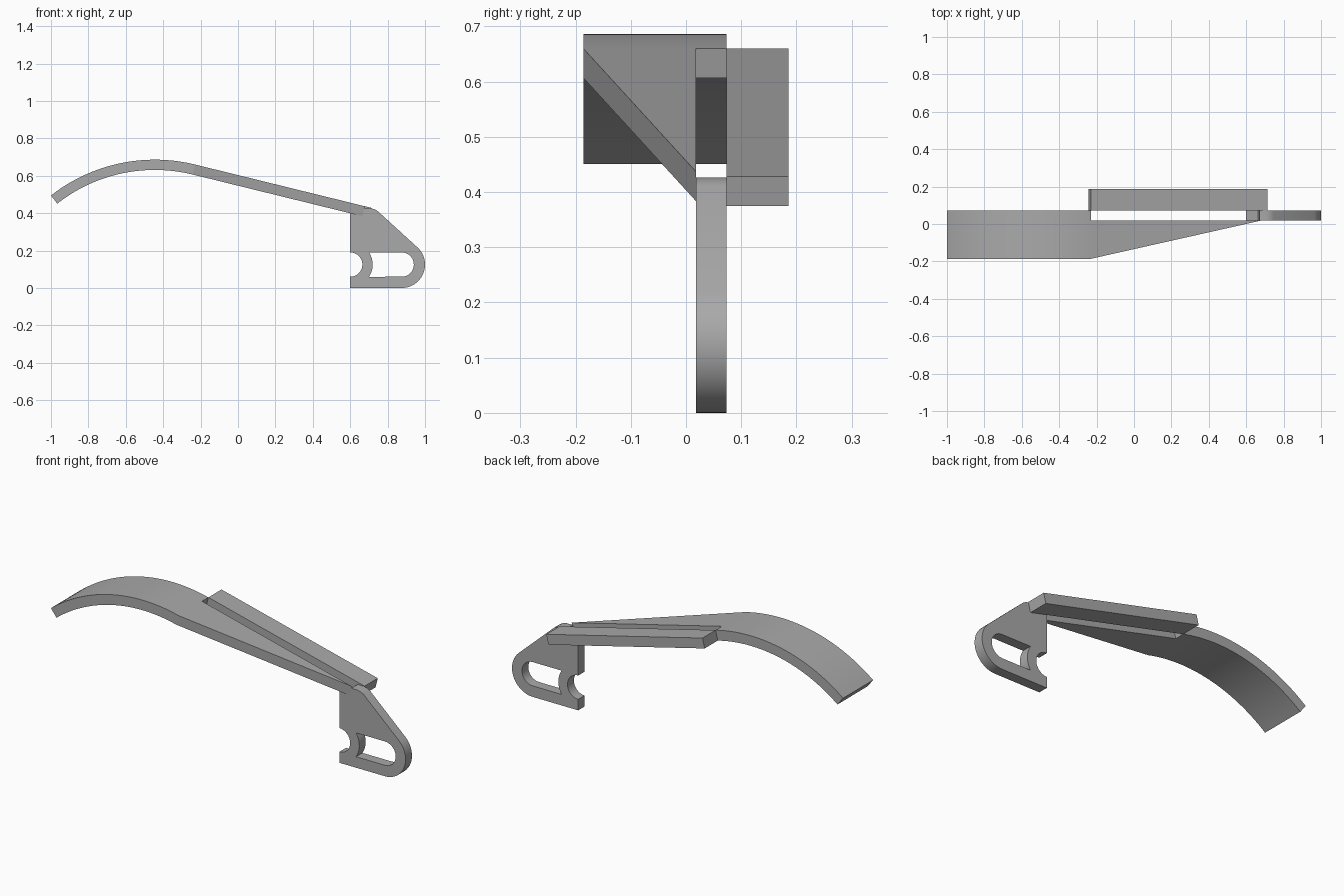
import bpy, bmesh
from math import sin, cos, atan2, pi
from mathutils import Vector

cube = bpy.data.objects.get("Cube")
if cube:
    bpy.data.objects.remove(cube)

GREY = (0.40, 0.40, 0.40, 1)
mat = bpy.data.materials.new("plain grey")
mat.use_nodes = True
mat.diffuse_color = GREY
mat.node_tree.nodes["Principled BSDF"].inputs["Base Color"].default_value = GREY

THICK = 0.055
FRONT, INNER, OUTER, BACK = -0.186, 0.018, 0.073, 0.186
START = Vector((-0.23, 0, 0.66))           # where the curved blade turns straight
ALONG = Vector((0.944, 0, -0.232)).normalized()
NORMAL = Vector((-ALONG.z, 0, ALONG.x))


def finish(name, mesh):
    obj = bpy.data.objects.new(name, mesh)
    bpy.context.collection.objects.link(obj)
    mesh.materials.clear()
    mesh.materials.append(mat)
    bpy.ops.object.select_all(action='DESELECT')
    obj.select_set(True)
    bpy.context.view_layer.objects.active = obj
    bpy.ops.object.shade_smooth_by_angle(angle=0.5)
    return obj


def arc(cx, cz, r, a0, a1, n=20):
    return [(cx + r * cos(a0 + (a1 - a0) * i / n),
             cz + r * sin(a0 + (a1 - a0) * i / n)) for i in range(n + 1)]


def side_profile(name, outlines, y0, y1):
    """Extrude x-z outlines (later ones are holes) from y0 to y1."""
    curve = bpy.data.curves.new(name, 'CURVE')
    curve.dimensions = '2D'
    curve.fill_mode = 'BOTH'
    curve.extrude = (y1 - y0) / 2
    for pts in outlines:
        spline = curve.splines.new('POLY')
        spline.points.add(len(pts) - 1)
        for p, (x, z) in zip(spline.points, pts):
            p.co = (x, z, 0, 1)
        spline.use_cyclic_u = True
    temp = bpy.data.objects.new(name + "_temp", curve)
    mesh = bpy.data.meshes.new_from_object(temp)
    bpy.data.objects.remove(temp)
    for v in mesh.vertices:
        x, z, d = v.co
        v.co = (x, (y0 + y1) / 2 - d, z)
    bm = bmesh.new()
    bm.from_mesh(mesh)
    bmesh.ops.remove_doubles(bm, verts=bm.verts, dist=1e-5)
    bmesh.ops.recalc_face_normals(bm, faces=bm.faces)
    bm.to_mesh(mesh)
    bm.free()
    return finish(name, mesh)


def sloped_slab(name, plan):
    """Thick plate lying along the slope; plan holds (distance, y)."""
    bm = bmesh.new()
    rings = [[bm.verts.new(START + ALONG * s + Vector((0, y, 0)) - NORMAL * t)
              for s, y in plan] for t in (0, THICK)]
    bm.faces.new(rings[0])
    bm.faces.new(rings[1][::-1])
    for i in range(len(plan)):
        j = (i + 1) % len(plan)
        bm.faces.new((rings[0][i], rings[1][i], rings[1][j], rings[0][j]))
    bmesh.ops.recalc_face_normals(bm, faces=bm.faces)
    mesh = bpy.data.meshes.new(name)
    bm.to_mesh(mesh)
    bm.free()
    return finish(name, mesh)


# Curved blade, tangent to the slope
R = 0.9
centre = START - NORMAL * R
a_start = atan2(NORMAL.z, NORMAL.x)
a_end = atan2(0.787, -0.617)
side_profile("curved_blade",
             [arc(centre.x, centre.z, R, a_start, a_end, 32)
              + arc(centre.x, centre.z, R - THICK, a_end, a_start, 32)],
             FRONT, OUTER)

# Tapering arm and straight rear bar
sloped_slab("tapered_arm", [(0, FRONT), (0.935, INNER), (0, INNER)])
sloped_slab("rear_bar", [(0, OUTER), (0.972, OUTER), (0.972, BACK), (0, BACK)])

# Bracket: rounded corner, half-round notch and a slot
MID, PIVOT, HINGE = 0.125, 0.875, 0.6
outer = ([(HINGE, 0)]
         + arc(PIVOT, MID, MID, -pi / 2, 0.81)
         + [(0.746, 0.412), (0.73, 0.421), (0.71, 0.426), (0.672, 0.426),
            (0.662, 0.385), (HINGE, 0.4)]
         + arc(HINGE, MID, 0.065, pi / 2, -pi / 2))
bulge = 0.573
slot = (arc(PIVOT, MID, 0.065, -pi / 2, pi / 2)
        + arc(HINGE, MID, 0.12, bulge, -bulge))
side_profile("bracket", [outer, slot], INNER, OUTER)
